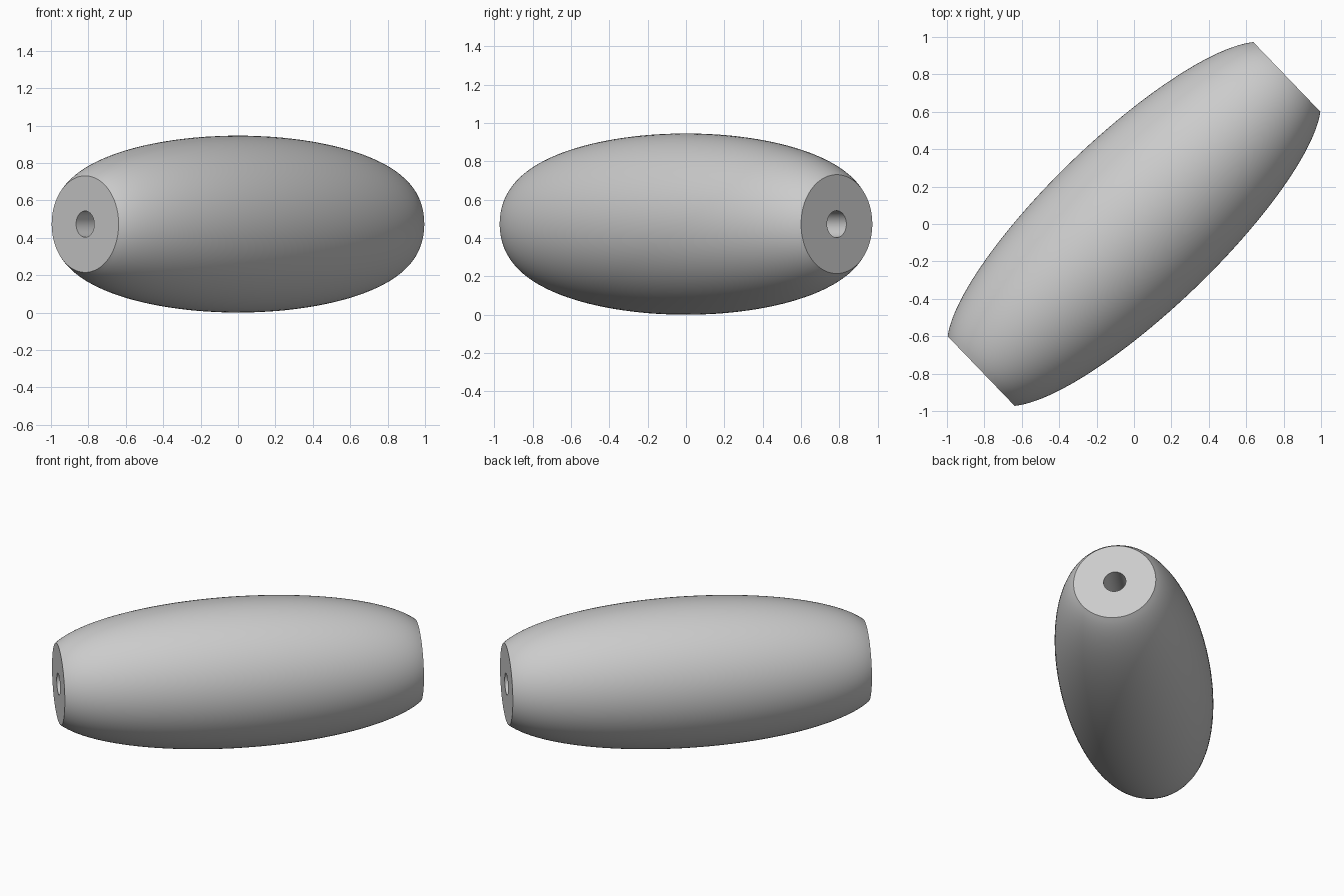
import bpy, bmesh, math
from mathutils import Matrix

cube = bpy.data.objects.get("Cube")
if cube:
    bpy.data.objects.remove(cube, do_unlink=True)

HALF, END_R, MAX_R, HOLE_R = 1.134, 0.258, 0.473, 0.07
CORE = 0.16                       # straight radius under the elliptical bulge
SIDES, RINGS = 96, 48

grey = bpy.data.materials.new("bead_grey")
grey.use_nodes = True
colour = (0.6, 0.6, 0.6, 1)
grey.diffuse_color = colour
grey.node_tree.nodes["Principled BSDF"].inputs["Base Color"].default_value = colour

# Barrel profile: elliptical bulge cut off flat at both ends, then the bore
bulge = MAX_R - CORE
end_angle = math.acos((END_R - CORE) / bulge)
semi = HALF / math.sin(end_angle)
profile = []
for i in range(RINGS + 1):
    a = end_angle * (2 * i / RINGS - 1)
    profile.append((CORE + bulge * math.cos(a), semi * math.sin(a)))
profile += [(HOLE_R, HALF), (HOLE_R, -HALF)]

# Lathe the closed profile around the bead's long axis
bm = bmesh.new()
rings = []
for r, t in profile:
    rings.append([bm.verts.new((t, r * math.cos(2 * math.pi * k / SIDES),
                                r * math.sin(2 * math.pi * k / SIDES)))
                  for k in range(SIDES)])
for i, ring in enumerate(rings):
    other = rings[(i + 1) % len(rings)]
    for k in range(SIDES):
        n = (k + 1) % SIDES
        bm.faces.new((ring[k], ring[n], other[n], other[k]))
bmesh.ops.recalc_face_normals(bm, faces=bm.faces)

# Lay it diagonally on the ground
bm.transform(Matrix.Translation((0, 0, MAX_R)) @ Matrix.Rotation(math.radians(43.9), 4, 'Z'))
mesh = bpy.data.meshes.new("barrel_bead")
bm.to_mesh(mesh)
bm.free()
mesh.materials.append(grey)
bead = bpy.data.objects.new("barrel_bead", mesh)
bpy.context.collection.objects.link(bead)

# Smooth sides with crisp end rims
bpy.ops.object.select_all(action='DESELECT')
bead.select_set(True)
bpy.context.view_layer.objects.active = bead
bpy.ops.object.shade_smooth_by_angle(angle=math.radians(30))
